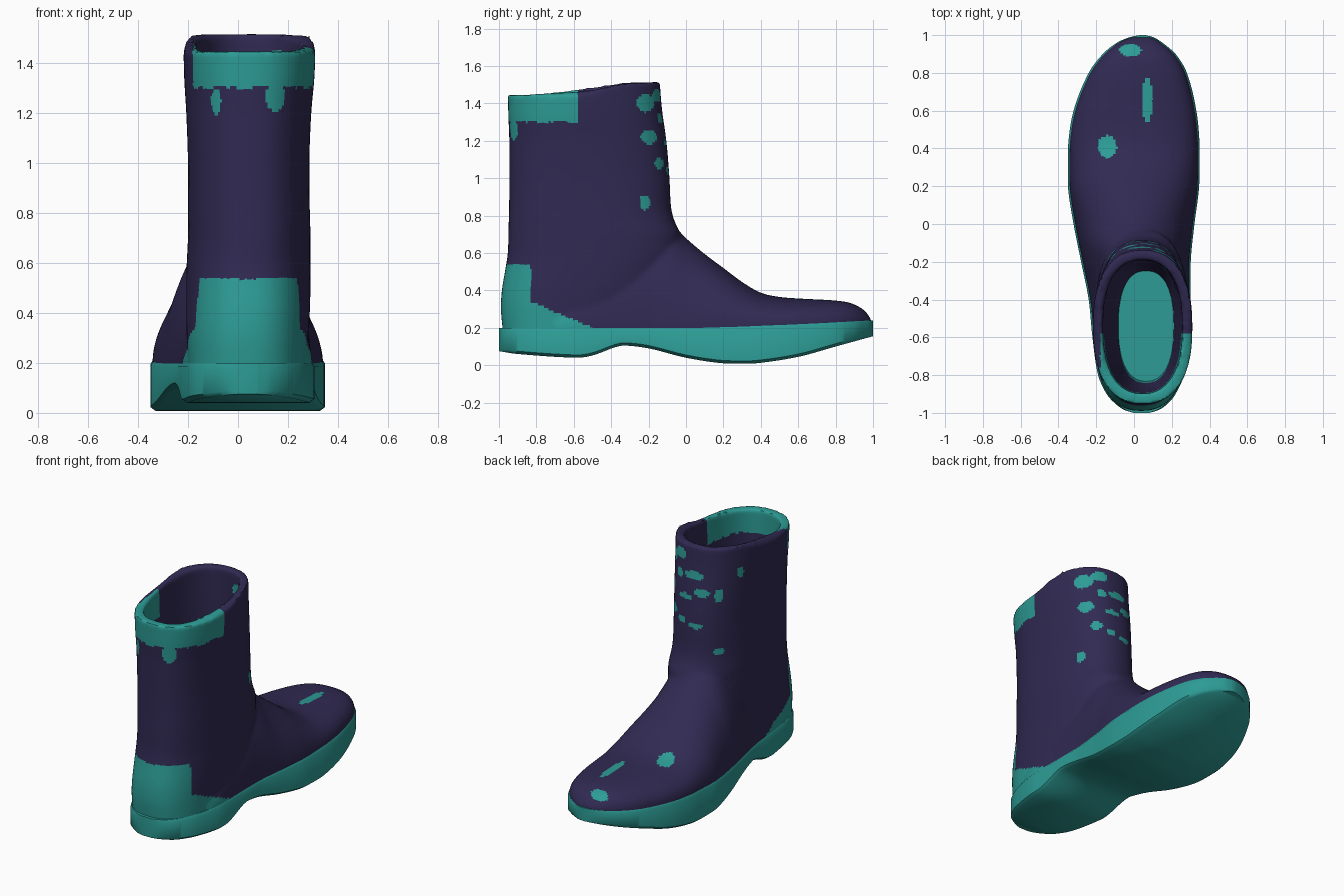
import bpy, bmesh, math

if "Cube" in bpy.data.objects:
    bpy.data.objects.remove(bpy.data.objects["Cube"])

def material(name, rgb):
    m = bpy.data.materials.new(name)
    m.diffuse_color = (*rgb, 1)
    m.use_nodes = True
    m.node_tree.nodes["Principled BSDF"].inputs["Base Color"].default_value = m.diffuse_color
    return m

DARK = material("dark_leather", (0.03, 0.023, 0.085))
TEAL = material("teal_rubber", (0.026, 0.33, 0.30))

def interp(table, t):
    """Smooth interpolation of rows (key, value, value...)."""
    n = len(table)
    t = min(max(t, table[0][0]), table[-1][0])
    i = next((k for k in range(n - 1) if t <= table[k + 1][0]), n - 2)
    a, b = table[i], table[i + 1]
    h = b[0] - a[0]
    u = (t - a[0]) / h

    def slope(k, j):
        p, q = table[max(k - 1, 0)], table[min(k + 1, n - 1)]
        return (q[j] - p[j]) / (q[0] - p[0])
    out = []
    for j in range(1, len(a)):
        s = (b[j] - a[j]) / h
        m0, m1 = slope(i, j), slope(i + 1, j)
        # limit slopes so the curve does not overshoot
        m0 = 0 if m0 * s <= 0 else math.copysign(min(abs(m0), 3 * abs(s)), s)
        m1 = 0 if m1 * s <= 0 else math.copysign(min(abs(m1), 3 * abs(s)), s)
        out.append((2*u**3 - 3*u*u + 1) * a[j] + (u**3 - 2*u*u + u) * h * m0
                   + (3*u*u - 2*u**3) * b[j] + (u**3 - u*u) * h * m1)
    return out

def loft(name, rings, mat):
    bm = bmesh.new()
    vs = [[bm.verts.new(p) for p in r] for r in rings]
    n = len(vs[0])
    for a, b in zip(vs, vs[1:]):
        for i in range(n):
            bm.faces.new((a[i], a[(i + 1) % n], b[(i + 1) % n], b[i]))
    bm.faces.new(vs[0])
    bm.faces.new(vs[-1])
    bmesh.ops.recalc_face_normals(bm, faces=bm.faces)
    me = bpy.data.meshes.new(name)
    bm.to_mesh(me)
    bm.free()
    me.materials.append(mat)
    ob = bpy.data.objects.new(name, me)
    bpy.context.collection.objects.link(ob)
    return ob

def power(v, p):
    return math.copysign(abs(v) ** (2 / p), v)

def oval(z, yb, yf, xl, xr, rise=0.0, p=2.4, n=56):
    """Horizontal ring; rise lifts its front part."""
    pts = []
    for i in range(n):
        a = 2 * math.pi * i / n
        x = (xl + xr) / 2 + (xr - xl) / 2 * power(math.cos(a), p)
        y = (yb + yf) / 2 + (yf - yb) / 2 * power(math.sin(a), p)
        s = min(max((y + 0.58) / 0.28, 0), 1)
        pts.append((x, y, z + rise * s * s * (3 - 2 * s)))
    return pts

def stations(a, b, n):
    return [(a + b) / 2 - (b - a) / 2 * math.cos(math.pi * i / n) for i in range(n + 1)]

# Plan outline (y, left x, right x), sole heights (y, bottom, top), instep (y, z)
OUTLINE = [(-1, 0.0, 0.08), (-.985, -.05, .13), (-.95, -.10, .18), (-.9, -.145, .22),
           (-.8, -.19, .265), (-.6, -.22, .305), (-.4, -.24, .30), (-.2, -.28, .30),
           (0, -.32, .32), (.2, -.35, .345), (.4, -.35, .348), (.6, -.32, .33),
           (.8, -.24, .28), (.9, -.165, .22), (.96, -.09, .15), (.99, -.02, .10), (1, .03, .06)]
SOLE = [(-1, .075, .2), (-.9, .06, .2), (-.58, .04, .2), (-.5, .052, .2), (-.34, .105, .2),
        (-.2, .09, .2), (0, .04, .2), (.2, .01, .205), (.35, .008, .21), (.6, .045, .22),
        (.8, .10, .23), (1, .155, .24)]
INSTEP = [(-.7, .4), (-.5, .58), (-.3, .74), (-.15, .79), (-.08, .76), (0, .68), (.1, .595),
          (.2, .52), (.3, .445), (.4, .387), (.5, .365), (.6, .357), (.85, .34), (.93, .31),
          (.97, .275), (.99, .242)]

# Sole with raised heel and arch
rings = []
for y in stations(-1, 1, 90):
    l, r = interp(OUTLINE, y)
    zb, zt = interp(SOLE, y)
    e = 0.1 * min(r - l, 0.2)
    rings.append([(l + e / 2, y, zt), (l, y, zt - .015), (l, y, zb + .015), (l + e, y, zb),
                  (r - e, y, zb), (r, y, zb + .015), (r, y, zt - .015), (r - e / 2, y, zt)])
sole = loft("sole", rings, TEAL)

# Foot: domed sections along the length
rings = []
for y in stations(-.7, .99, 70):
    l, r = interp(OUTLINE, y)
    l, r = l + .008, r - .008
    zt = interp(SOLE, y)[1] - .01
    h = interp(INSTEP, y)[0] - zt
    p = 1.9 + 0.6 * min(max(y / .6, 0), 1)
    ring = [((l + r) / 2 + (r - l) / 2 * power(math.cos(a), p), y, zt + h * power(math.sin(a), p))
            for a in [math.pi * i / 28 for i in range(29)]]
    rings.append(ring + [(l + .01, y, zt - .05), (r - .01, y, zt - .05)])
foot = loft("foot", rings, DARK)

# Shaft: horizontal rings (z, back y, front y, left x, right x)
SHAFT = [(.14, -.975, -.3, -.195, .27), (.3, -.99, -.2, -.205, .28), (.4, -.985, -.12, -.207, .287),
         (.52, -.965, -.06, -.207, .29), (.6, -.953, -.03, -.205, .29), (.7, -.95, -.03, -.2, .29),
         (.78, -.948, -.065, -.2, .288), (.85, -.946, -.08, -.2, .286), (1, -.945, -.088, -.2, .285),
         (1.2, -.945, -.105, -.207, .293), (1.33, -.95, -.128, -.215, .305), (1.445, -.953, -.14, -.218, .31)]
upper = loft("boot_upper", [
    oval(z, *interp(SHAFT, z), rise=.07 * max(0, (z - 1.2) / .245))
    for z in [.14 + 1.305 * i / 44 for i in range(45)]], DARK)

# Cavity cutter
cavity = loft("cavity_cutter", [
    oval(.24, -.83, -.25, -.08, .21), oval(.5, -.86, -.22, -.11, .22), oval(.9, -.88, -.18, -.14, .235),
    oval(1.3, -.895, -.19, -.16, .25), oval(1.65, -.90, -.19, -.17, .262)], DARK)

# Fuse foot and shaft, hollow out, then blend the surface
for ob, op in ((foot, 'UNION'), (cavity, 'DIFFERENCE')):
    m = upper.modifiers.new(op, 'BOOLEAN')
    m.object, m.operation, m.solver = ob, op, 'EXACT'
m = upper.modifiers.new("Blend", 'REMESH')
m.mode, m.voxel_size = 'VOXEL', 0.013
m = upper.modifiers.new("Soften", 'SMOOTH')
m.factor, m.iterations = 0.5, 6
deps = bpy.context.evaluated_depsgraph_get()
upper.data = bpy.data.meshes.new_from_object(upper.evaluated_get(deps))
upper.modifiers.clear()
for ob in (foot, cavity):
    bpy.data.objects.remove(ob)
upper.data.materials.clear()
upper.data.materials.append(DARK)
upper.data.materials.append(TEAL)

# Teal spots: centre and radii
SPOTS = [(.2, -.22, 1.4, .12, .05, .05), (.15, -.15, 1.44, .06, .05, .035), (.2, -.2, 1.22, .12, .045, .04),
         (.2, -.14, 1.08, .08, .03, .03), (.22, -.22, .87, .12, .03, .04),
         (.03, -.12, 1.33, .07, .06, .025), (-.03, -.12, 1.23, .05, .06, .025), (.08, -.11, 1.19, .05, .06, .02),
         (.0, -.1, 1.02, .045, .06, .02), (.1, -.1, 1.04, .03, .06, .02), (-.12, -.13, 1.22, .025, .08, .05),
         (-.2, -.3, 1.34, .05, .025, .04), (-.13, -.12, .86, .03, .08, .03), (.14, -.12, 1.32, .03, .06, .03),
         (-.14, .41, .37, .05, .06, .2), (.07, .66, .36, .027, .12, .1), (-.02, .92, .32, .06, .035, .1),
         (-.1, -.94, 1.24, .035, .05, .08), (.16, -.94, 1.26, .05, .05, .06)]

def is_teal(x, y, z):
    if y < -.83 and z < .535 and y < -.9 + .1 * (abs(x - .045) > .12):
        return True
    if y < -.5 and z < .2 + .14 * min(1, (-.5 - y) / .33):
        return True
    if z > 1.30 and y < -.58 and x > -.18:
        return True
    return any(((x - a) / d) ** 2 + ((y - b) / e) ** 2 + ((z - c) / f) ** 2 < 1
               for a, b, c, d, e, f in SPOTS)

for f in upper.data.polygons:
    f.material_index = int(is_teal(*f.center))

# Insole at the bottom of the shaft
insole = loft("insole", [oval(.22, -.85, -.23, -.10, .23), oval(.27, -.85, -.23, -.10, .23)], TEAL)

for ob in (sole, upper, insole):
    bpy.ops.object.select_all(action='DESELECT')
    ob.select_set(True)
    bpy.context.view_layer.objects.active = ob
    bpy.ops.object.shade_smooth_by_angle(angle=math.radians(45))
